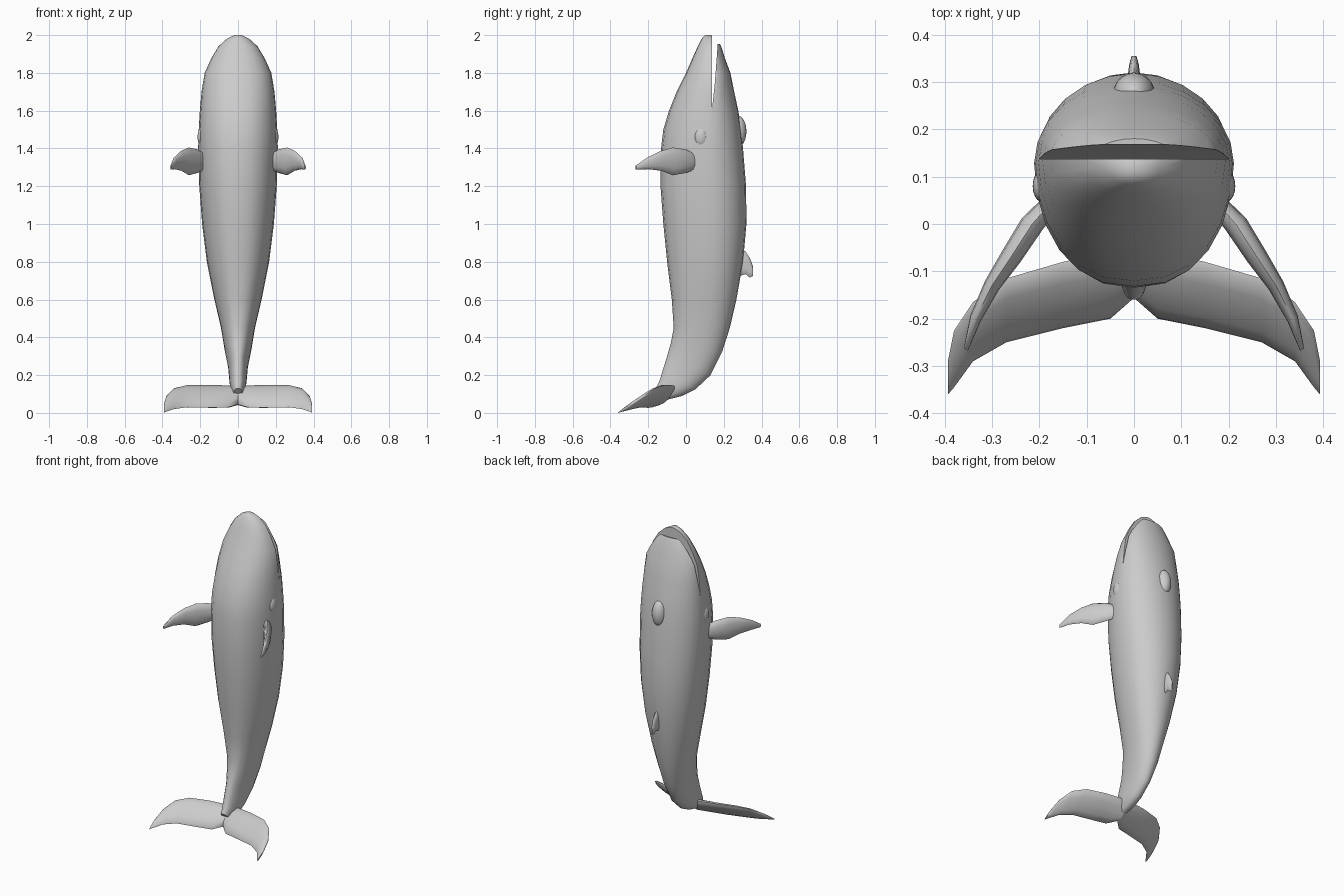
import bpy, bmesh
from math import sin, cos, pi, radians
from mathutils import Vector

if "Cube" in bpy.data.objects:
    bpy.data.objects.remove(bpy.data.objects["Cube"])


def finish(name, bm, angle=50):
    bmesh.ops.recalc_face_normals(bm, faces=bm.faces)
    me = bpy.data.meshes.new(name)
    bm.to_mesh(me)
    bm.free()
    ob = bpy.data.objects.new(name, me)
    bpy.context.collection.objects.link(ob)
    smooth(ob, angle)
    return ob


def smooth(ob, angle=50):
    bpy.ops.object.select_all(action='DESELECT')
    ob.select_set(True)
    bpy.context.view_layer.objects.active = ob
    bpy.ops.object.shade_smooth_by_angle(angle=radians(angle))


def loft(name, rings, angle=50):
    bm = bmesh.new()
    vs = [[bm.verts.new(p) for p in r] for r in rings]
    n = len(vs[0])
    for a, b in zip(vs, vs[1:]):
        for i in range(n):
            j = (i + 1) % n
            bm.faces.new((a[i], a[j], b[j], b[i]))
    bm.faces.new(vs[0])
    bm.faces.new(vs[-1])
    return finish(name, bm, angle)


def blade(name, stations, normal, side=1):
    """Loft lens sections between leading and trailing points."""
    rings = []
    for lead, trail, t in stations:
        L, T = Vector(lead), Vector(trail)
        c, h = (L + T) / 2, (L - T) / 2
        ring = [c + h * cos(k * pi / 6) + Vector(normal).normalized() * t / 2 * sin(k * pi / 6)
                for k in range(12)]
        rings.append([(side * p.x, p.y, p.z) for p in ring])
    return loft(name, rings, 60)


def ellipsoid(name, loc, size):
    bm = bmesh.new()
    bmesh.ops.create_uvsphere(bm, u_segments=20, v_segments=12, radius=1)
    for v in bm.verts:
        v.co = Vector(loc) + Vector(a * b for a, b in zip(v.co, size))
    return finish(name, bm)


# Body: belly (y, z), back (y, z), half width
body_rows = [
    (-.16, .13, -.10, .07, .025), (-.14, .17, -.02, .09, .04), (-.125, .22, .05, .125, .045),
    (-.10, .30, .13, .20, .052), (-.08, .37, .19, .32, .072), (-.065, .45, .232, .45, .09),
    (-.075, .6, .267, .6, .125), (-.10, .8, .302, .8, .165), (-.12, 1, .32, 1, .19),
    (-.135, 1.2, .318, 1.2, .205), (-.132, 1.4, .302, 1.4, .211), (-.12, 1.5, .292, 1.5, .208),
    (-.09, 1.6, .277, 1.6, .202), (-.05, 1.7, .255, 1.7, .193), (0, 1.8, .235, 1.8, .177),
    (.035, 1.88, .205, 1.88, .14), (.062, 1.94, .187, 1.94, .104),
    (.083, 1.98, .165, 1.98, .06), (.10, 2, .135, 2, .02)]
rings = []
for yf, zf, yb, zb, w in body_rows:
    f, b = Vector((0, yf, zf)), Vector((0, yb, zb))
    ring = []
    for k in range(24):
        c, s = cos(k * pi / 12), sin(k * pi / 12)
        e = .85 if s < 0 else 1
        x = w * (abs(c) ** e) * (1 if c > 0 else -1)
        t = .6 + (.4 * s if s > 0 else .6 * s)
        p = f.lerp(b, t)
        ring.append((x, p.y, p.z))
    rings.append(ring)
body = loft('body', rings)

# Mouth: wedge cut between the jaws
wedge = [(.137, 1.6), (.137, 2.1), (.3, 2.1), (.3, 1.952), (.168, 1.952), (.153, 1.75)]
cutter = loft('mouth_cutter', [[(x, y, z) for y, z in wedge] for x in (-.4, .4)])
cutter.hide_render = True
cutter.hide_set(True)
mod = body.modifiers.new('mouth', 'BOOLEAN')
mod.object = cutter
mod.operation = 'DIFFERENCE'
mod.solver = 'EXACT'
bpy.context.view_layer.objects.active = body
bpy.ops.object.modifier_apply(modifier='mouth')
bpy.data.objects.remove(cutter)
smooth(body)

# Blowhole hump
ellipsoid('blowhole_hump', (0, .272, 1.49), (.045, .048, .085))

# Flippers, tail flukes and eyes on both sides
flipper = [(.17, .05, 1.37, 1.29, .04), (.215, 0, 1.395, 1.27, .05), (.26, -.07, 1.405, 1.258, .045),
           (.30, -.13, 1.388, 1.282, .035), (.335, -.2, 1.355, 1.29, .025),
           (.355, -.265, 1.31, 1.288, .01)]
fluke = [(0, -.06, .14, -.155, .045, .05), (.05, -.06, .143, -.2, .03, .05),
         (.15, -.08, .147, -.22, .028, .045), (.27, -.115, .147, -.25, .03, .04),
         (.34, -.165, .13, -.29, .02, .03), (.38, -.225, .088, -.345, .006, .02),
         (.393, -.29, .045, -.36, 0, .01)]
for side, label in ((1, 'left'), (-1, 'right')):
    blade(label + '_flipper', [((x, y, a), (x, y, b), t) for x, y, a, b, t in flipper],
          (.87, .5, 0), side)
    blade(label + '_fluke', [((x, a, b), (x, c, d), t) for x, a, b, c, d, t in fluke],
          (0, -.6, .8), side)
    ellipsoid(label + '_eye', (side * .192, .08, 1.46), (.022, .035, .05))

# Dorsal fin
fin = [(.27, .88, .72, .03), (.315, .855, .735, .026), (.338, .82, .716, .02), (.355, .775, .725, .01)]
blade('dorsal_fin', [((0, y, a), (0, y, b), t) for y, a, b, t in fin], (1, 0, 0))
